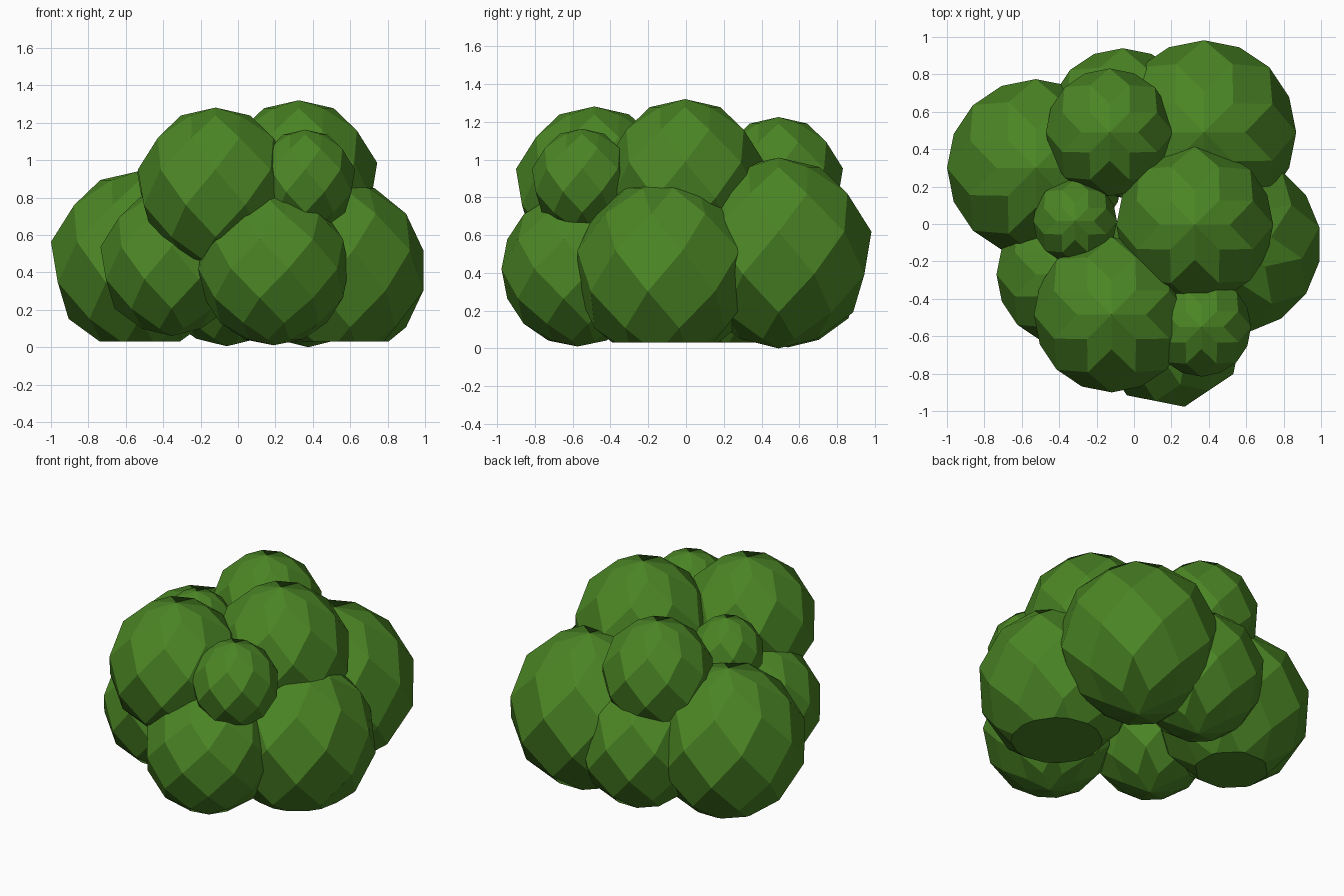
import bpy, bmesh
from math import radians, sin, cos, pi
from mathutils import Vector

if "Cube" in bpy.data.objects:
    bpy.data.objects.remove(bpy.data.objects["Cube"])

leaf = bpy.data.materials.new("leaf_green")
leaf.diffuse_color = (0.07, 0.235, 0.018, 1)
leaf.use_nodes = True
leaf.node_tree.nodes["Principled BSDF"].inputs["Base Color"].default_value = leaf.diffuse_color


def clump(name, centre, r, bands=7, phase=0.0, floor=None):
    """Ball of diamond facets: rings of 8 points, staggered ring to ring."""
    bm = bmesh.new()
    centre = Vector(centre)
    rings = []
    if bands % 2:
        lats = [-90 + 180 / bands * k for k in range(1, bands)]
    else:
        lats = [180 / bands * k for k in range(1 - bands // 2, bands // 2)]
    for k, lat in enumerate(lats):
        a, ring = radians(lat), []
        for i in range(8):
            t = radians(phase) + (i + 0.5 * ((k + 1) % 2)) * pi / 4
            ring.append(bm.verts.new(centre + r * Vector(
                (cos(a) * cos(t), cos(a) * sin(t), sin(a)))))
        rings.append(ring)
    south = bm.verts.new(centre - Vector((0, 0, r)))
    north = bm.verts.new(centre + Vector((0, 0, r)))
    last = len(rings) - 1
    for k, ring in enumerate(rings):
        step = (k + 1) % 2
        for i in range(8):
            # a diamond spans ring[i], ring[i+1] and the points above and below
            j = (i + step if step else i + 1 - 1) % 8
            j = (i + 1) % 8 if step else i
            low = south if k == 0 else rings[k - 1][j]
            high = north if k == last else rings[k + 1][j]
            bm.faces.new((ring[i], low, ring[(i + 1) % 8], high))
    # flat underside
    if floor is not None:
        cut = bmesh.ops.bisect_plane(
            bm, geom=bm.verts[:] + bm.edges[:] + bm.faces[:],
            plane_co=(0, 0, floor), plane_no=(0, 0, -1), clear_outer=True)
        rim = [e for e in cut["geom_cut"] if isinstance(e, bmesh.types.BMEdge)]
        bmesh.ops.holes_fill(bm, edges=rim)
    bmesh.ops.recalc_face_normals(bm, faces=bm.faces[:])
    me = bpy.data.meshes.new(name)
    bm.to_mesh(me)
    bm.free()
    me.materials.append(leaf)
    ob = bpy.data.objects.new(name, me)
    bpy.context.collection.objects.link(ob)


# lower ring of foliage
clump("lower_left_clump", (-0.525, 0.30, 0.455), 0.487, floor=0.03)
clump("lower_back_right_clump", (0.375, 0.49, 0.505), 0.505)
clump("lower_right_clump", (0.525, -0.11, 0.41), 0.487, phase=11.25, floor=0.03)
clump("lower_front_clump", (0.19, -0.575, 0.42), 0.41, bands=8, phase=11.25)
clump("lower_front_left_clump", (-0.355, -0.27, 0.45), 0.39)
clump("lower_back_clump", (-0.06, 0.54, 0.415), 0.41)

# upper foliage
clump("upper_front_clump", (-0.12, -0.485, 0.855), 0.426)
clump("upper_middle_clump", (0.325, -0.005, 0.89), 0.43)
clump("upper_back_clump", (-0.13, 0.49, 0.875), 0.35)
clump("small_front_clump", (0.36, -0.55, 0.89), 0.273)
clump("small_left_clump", (-0.315, 0.015, 0.885), 0.23)
